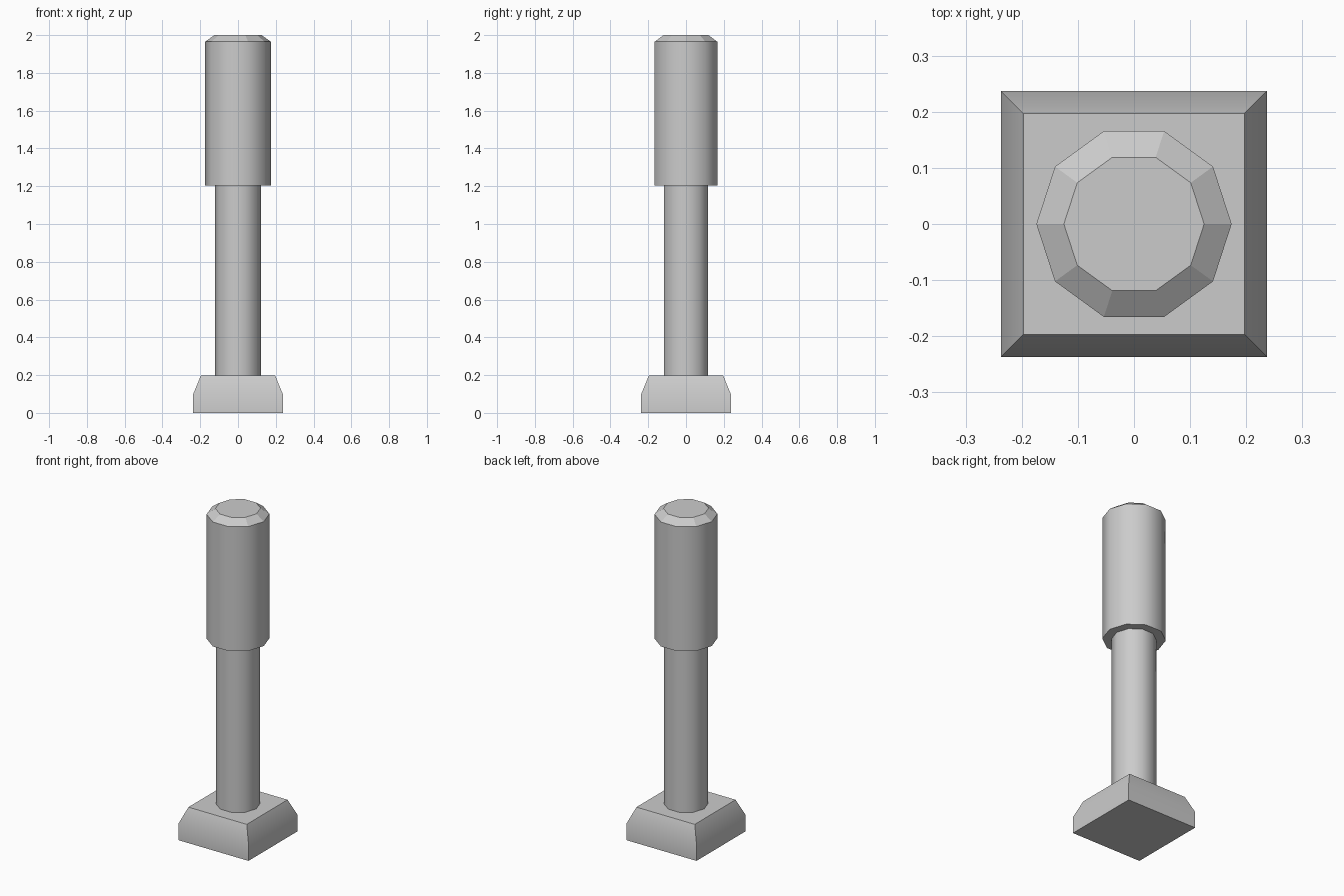
import bpy, bmesh, math

cube = bpy.data.objects.get("Cube")
if cube:
    bpy.data.objects.remove(cube, do_unlink=True)

grey = bpy.data.materials.new("light_grey")
grey.use_nodes = True
colour = (0.6, 0.6, 0.6, 1)
grey.diffuse_color = colour
grey.node_tree.nodes["Principled BSDF"].inputs["Base Color"].default_value = colour


def stacked_prism(name, sides, rings, turn=0.0):
    """Closed solid through regular rings given as (corner radius, height)."""
    bm = bmesh.new()
    loops = []
    for radius, z in rings:
        angles = [turn + math.tau * i / sides for i in range(sides)]
        loops.append([bm.verts.new((radius * math.cos(a), radius * math.sin(a), z))
                      for a in angles])
    for low, high in zip(loops, loops[1:]):
        for i in range(sides):
            j = (i + 1) % sides
            bm.faces.new((low[i], low[j], high[j], high[i]))
    bm.faces.new(loops[0][::-1])
    bm.faces.new(loops[-1])
    bm.normal_update()
    # Smooth walls, flat caps and chamfers, crisp corners
    for face in bm.faces:
        face.smooth = abs(face.normal.z) < 0.5
    for edge in bm.edges:
        edge.smooth = edge.calc_face_angle() < math.radians(40)
    mesh = bpy.data.meshes.new(name)
    bm.to_mesh(mesh)
    bm.free()
    mesh.materials.append(grey)
    obj = bpy.data.objects.new(name, mesh)
    bpy.context.collection.objects.link(obj)
    return obj


# Square foot with tapered upper half
diag = math.sqrt(2)
stacked_prism("square_base", 4,
              [(0.237 * diag, 0), (0.237 * diag, 0.1), (0.197 * diag, 0.197)],
              math.pi / 4)

# Ten-sided slim shaft
stacked_prism("shaft", 10, [(0.123, 0.197), (0.123, 1.205)])

# Wider sleeve with chamfered top
stacked_prism("upper_sleeve", 10, [(0.174, 1.205), (0.174, 1.965), (0.125, 2.0)])
